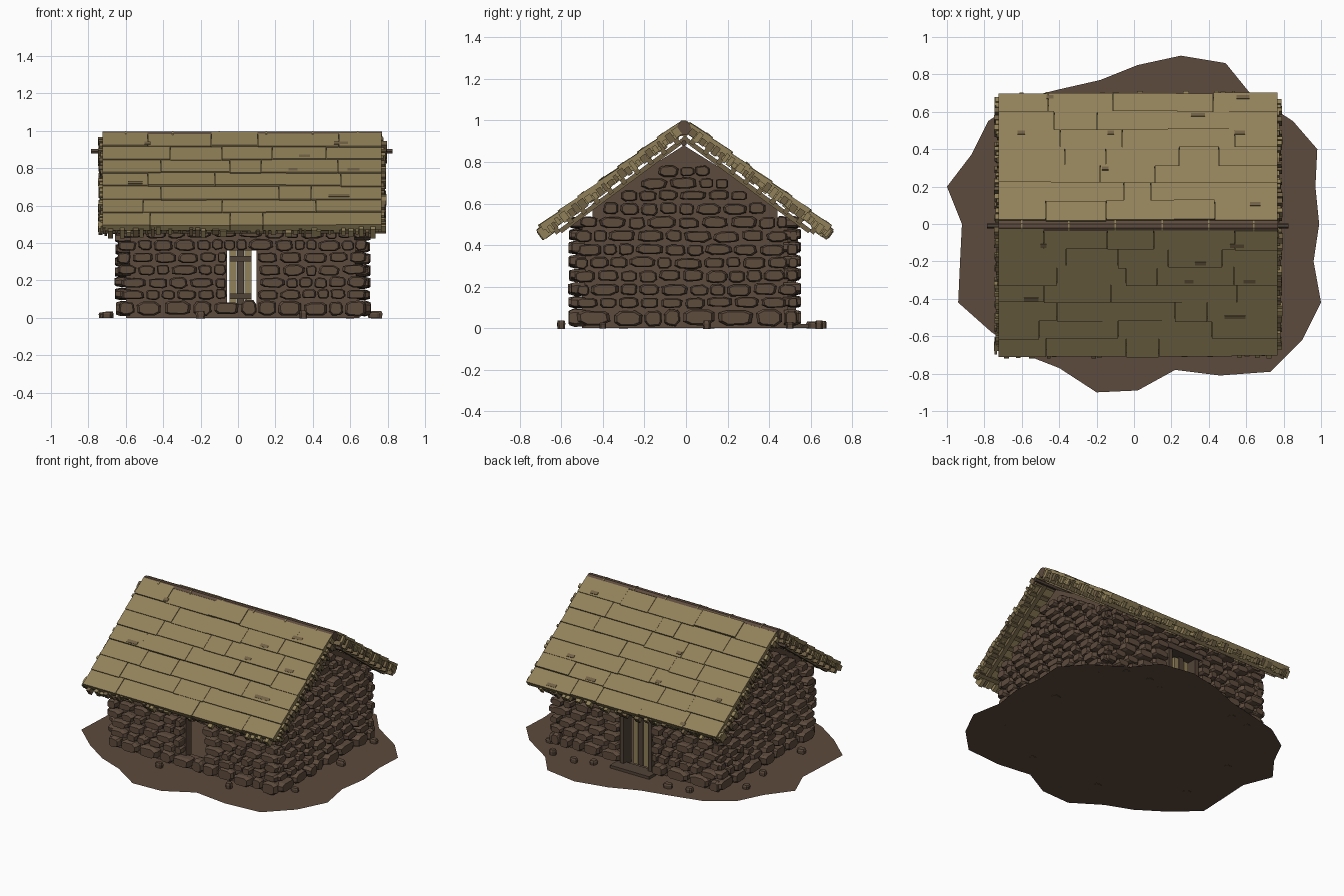
import bpy, bmesh, math, random
from mathutils import Matrix, Vector

random.seed(7)
rnd = random.uniform
if "Cube" in bpy.data.objects:
    bpy.data.objects.remove(bpy.data.objects["Cube"])


def material(name, rgb):
    m = bpy.data.materials.new(name)
    m.use_nodes = True
    m.diffuse_color = (*rgb, 1)
    m.node_tree.nodes["Principled BSDF"].inputs["Base Color"].default_value = (*rgb, 1)
    return m


EARTH = material("brown earth", (0.110, 0.070, 0.047))
STONE = material("brown stone", (0.112, 0.072, 0.048))
THATCH = material("straw thatch", (0.285, 0.220, 0.100))
OLD = material("weathered thatch", (0.165, 0.120, 0.060))
WOOD = material("dark wood", (0.085, 0.058, 0.040))


def finish(name, bm, *mats):
    bmesh.ops.recalc_face_normals(bm, faces=bm.faces)
    me = bpy.data.meshes.new(name)
    bm.to_mesh(me)
    bm.free()
    ob = bpy.data.objects.new(name, me)
    bpy.context.collection.objects.link(ob)
    for m in mats:
        me.materials.append(m)
    return ob


def box(bm, lo, hi, frame=Matrix(), mat=0):
    lo, hi = Vector(lo), Vector(hi)
    m = frame @ Matrix.Translation((lo + hi) / 2) @ Matrix.Diagonal((*(hi - lo), 1))
    verts = bmesh.ops.create_cube(bm, size=1, matrix=m)["verts"]
    for f in {f for v in verts for f in v.link_faces}:
        f.material_index = mat


def rod(bm, x0, x1, y, z, r, sides):
    m = Matrix.Translation(((x0 + x1) / 2, y, z)) @ Matrix.Rotation(math.pi / 2, 4, "Y")
    bmesh.ops.create_cone(bm, cap_ends=True, segments=sides, radius1=r, radius2=r,
                          depth=x1 - x0, matrix=m)


def frame(origin, u, v, n):
    m = Matrix((u, v, n)).transposed().to_4x4()
    m.translation = origin
    return m


def stone(bm, fr, u, v, w, h, depth):
    """Chipped eight-sided stone with a bevelled outer face."""
    pts = []
    for i in range(8):
        a = (i + 0.5 + rnd(-0.25, 0.25)) * math.tau / 8
        c, s = math.cos(a), math.sin(a)
        pts.append((w / 2 * math.copysign(abs(c) ** 0.6, c) * rnd(0.9, 1.03),
                    h / 2 * math.copysign(abs(s) ** 0.6, s) * rnd(0.88, 1.03)))
    rings = [[bm.verts.new(fr @ Vector((u + x * k, v + y * k, depth * d))) for x, y in pts]
             for k, d in ((0.9, -0.4), (1, 0.55), (0.8, 1))]
    for a, b in zip(rings, rings[1:]):
        for i in range(8):
            j = (i + 1) % 8
            bm.faces.new((a[i], a[j], b[j], b[i]))
    bm.faces.new(rings[0][::-1])
    bm.faces.new(rings[-1])


def stone_wall(name, fr, u0, u1, top, limit=None, hole=None):
    """Courses of stones; limit(z) narrows a course, hole is (u0, u1, z0, z1)."""
    bm = bmesh.new()
    z, h = 0.005, 0.09
    while z + h < top:
        a, b = u0, u1
        if limit and z + h > 0.53:
            a, b = -0.01 - limit(z + h), -0.01 + limit(z + h)
        spans = [(a, b)]
        if hole and z + h / 2 > hole[2] and z + h / 2 < hole[3]:
            spans = [(a, hole[0]), (hole[1], b)]
        for a, b in spans:
            u = a + rnd(-0.01, 0.01)
            while b - u > 0.035:
                w = min(rnd(0.06, 0.15) * (1.3 if z < 0.02 else 1), b - u)
                if b - u - w < 0.04:
                    w = b - u
                stone(bm, fr, u + w / 2, z + h / 2 + rnd(-0.004, 0.004), w * 0.95,
                      h * rnd(0.82, 0.98), rnd(0.042, 0.062))
                u += w
        z += h
        h = rnd(0.054, 0.068)
    finish(name, bm, STONE)


# Irregular ground sheet
outline = [(-1, .2), (-.87, .37), (-.78, .55), (-.6, .67), (-.4, .72), (-.18, .77), (.02, .85),
           (.25, .9), (.49, .86), (.62, .7), (.85, .55), (.98, .4), (.97, .2), (.99, 0),
           (.96, -.2), (1, -.42), (.9, -.62), (.73, -.79), (.46, -.81), (.22, -.78),
           (.02, -.89), (-.2, -.9), (-.4, -.77), (-.58, -.7), (-.76, -.58), (-.94, -.42),
           (-.93, -.2), (-.92, 0)]
bm = bmesh.new()
bm.faces.new([bm.verts.new((x, y, 0)) for x, y in outline])
finish("ground", bm, EARTH)

# Plain wall cores behind the stones, with a front opening and a back doorway
bm = bmesh.new()
for y0, y1, a, b, z0, z1 in ((-.5, -.44, -.06, .1, .07, .36), (.43, .49, -.1, .15, 0, .41)):
    box(bm, (-.6, y0, 0), (a, y1, .51))
    box(bm, (b, y0, 0), (.65, y1, .51))
    box(bm, (a, y0, z1), (b, y1, .51))
    if z0:
        box(bm, (a, y0, 0), (b, y1, z0))
for x in (-.6, .59):
    profile = [(-.45, 0), (.44, 0), (.44, .6), (-.01, .88), (-.45, .6)]
    face = bm.faces.new([bm.verts.new((x, y, z)) for y, z in profile])
    ext = bmesh.ops.extrude_face_region(bm, geom=[face])["geom"]
    bmesh.ops.translate(bm, vec=(.06, 0, 0),
                        verts=[v for v in ext if isinstance(v, bmesh.types.BMVert)])
finish("wall_core", bm, EARTH)

# Stone facing on all four sides
X, Y, Z = Vector((1, 0, 0)), Vector((0, 1, 0)), Vector((0, 0, 1))
stone_wall("front_wall", frame((0, -.505, 0), X, Z, -Y), -.64, .69, .55, hole=(-.06, .1, .07, .35))
stone_wall("back_wall", frame((0, .492, 0), X, Z, Y), -.64, .69, .55, hole=(-.1, .15, 0, .4))
gable = lambda z: (0.87 - z) / 0.66
stone_wall("left_gable", frame((.648, 0, 0), Y, Z, X), -.535, .54, .82, limit=gable)
stone_wall("right_gable", frame((-.598, 0, 0), Y, Z, -X), -.535, .54, .82, limit=gable)

# Loose stones around the foot of the walls
bm = bmesh.new()
for x, y in ((-.7, -.3), (-.69, .12), (-.72, .35), (.73, -.4), (.74, .1), (.72, .5), (-.45, .6),
             (-.3, .63), (.3, .61), (.42, .66), (-.2, -.6), (.35, -.6), (.6, .64)):
    stone(bm, frame((x, y, .008), X, Y, Z), 0, 0, rnd(.04, .07), rnd(.035, .05), rnd(.02, .035))
finish("loose_stones", bm, STONE)

# Doorway: posts, lintel, sill and a worn plank door
bm = bmesh.new()
for x in (-.1, .12):
    box(bm, (x, .44, 0), (x + .03, .53, .4))
box(bm, (-.13, .44, .39), (.18, .54, .43))
box(bm, (-.13, .5, .0), (.18, .6, .02))
finish("door_frame", bm, WOOD)
bm = bmesh.new()
for i, x in enumerate((-.045, -.005, .035)):
    box(bm, (x, .47, .02), (x + .036, .49, rnd(.36, .39)), mat=i % 2)
for z in (.1, .3):
    box(bm, (-.045, .455, z), (.071, .47, z + .03), mat=1)
finish("door_planks", bm, THATCH, WOOD)

# Roof: local axes are length, distance down the slope, height off the slope
ANG = math.radians(36.5)
c, s = math.cos(ANG), math.sin(ANG)
X0, X1, SLOPE, COURSES = -.725, .77, .87, 7
for side, label in ((-1, "front"), (1, "back")):
    fr = frame((0, -.005, 1.018), X, Vector((0, side * c, -s)), Vector((0, side * s, c)))
    step = (SLOPE - .04) / COURSES
    bm = bmesh.new()
    box(bm, (X0 + .01, .06, -.06), (X1 - .01, SLOPE - .02, -.025), fr)
    for i in range(COURSES):
        # Each course is a row of wedge-like bundles tilted over the one below
        cuts = [X0 + (X1 - X0) * (k + (rnd(-.3, .3) if 0 < k < 5 else 0)) / 5 for k in range(6)]
        for a, b in zip(cuts, cuts[1:]):
            s0 = .04 + i * step + rnd(-.006, .006)
            tilt = fr @ Matrix.Translation((0, s0, -.008)) @ Matrix.Rotation(.06, 4, "X")
            box(bm, (a, 0, -.035), (b - .002, step + .006, rnd(-.002, .003)), tilt)
    finish(label + "_thatch", bm, THATCH)

    # Small weathered patches
    bm = bmesh.new()
    for _ in range(8):
        x, d = rnd(X0 + .1, X1 - .15), .04 + (random.randrange(COURSES) + .75) * step
        box(bm, (x, d, -.01), (x + rnd(.03, .09), d + .022, .002), fr)
    finish(label + "_thatch_patches", bm, OLD)

    # Ragged straw ends along the eave and both verges
    bm = bmesh.new()
    x = X0 - .02
    while x < X1:
        w = rnd(.012, .035)
        box(bm, (x, SLOPE - .06, rnd(-.075, -.05)), (x + w, SLOPE + rnd(-.01, .035), rnd(-.035, -.01)),
            fr, random.random() < .35)
        x += w + rnd(.001, .014)
    for edge, sign in ((X0, -1), (X1, 1)):
        d = .06
        while d < SLOPE - .03:
            w = rnd(.015, .035)
            ends = sorted((edge - sign * .04, edge + sign * rnd(.005, .026)))
            box(bm, (ends[0], d, rnd(-.07, -.055)), (ends[1], d + w, rnd(-.035, -.015)),
                fr, random.random() < .5)
            d += w + rnd(.002, .012)
    finish(label + "_straw_ends", bm, THATCH, OLD)

    # Battens and rafters under the thatch
    bm = bmesh.new()
    for i in range(10):
        d = .09 + i * .08
        box(bm, (X0 - .02, d, -.088), (X1 + .02, d + .025, -.06), fr)
    for i in range(6):
        x = X0 + .03 + i * (X1 - X0 - .09) / 5
        box(bm, (x, .05, -.098), (x + .03, SLOPE - .06, -.075), fr)
    finish(label + "_battens", bm, OLD)

# Ridge roll, its ties and the ridge pole
bm = bmesh.new()
rod(bm, X0, X1, -.01, .962, .035, 10)
finish("ridge_roll", bm, EARTH)
bm = bmesh.new()
for x in (-.6, -.35, -.1, .15, .4, .64):
    rod(bm, x - .004, x + .004, -.01, .962, .039, 10)
finish("ridge_ties", bm, THATCH)
bm = bmesh.new()
rod(bm, X0 - .06, X1 + .055, -.01, .89, .014, 6)
finish("ridge_pole", bm, WOOD)
